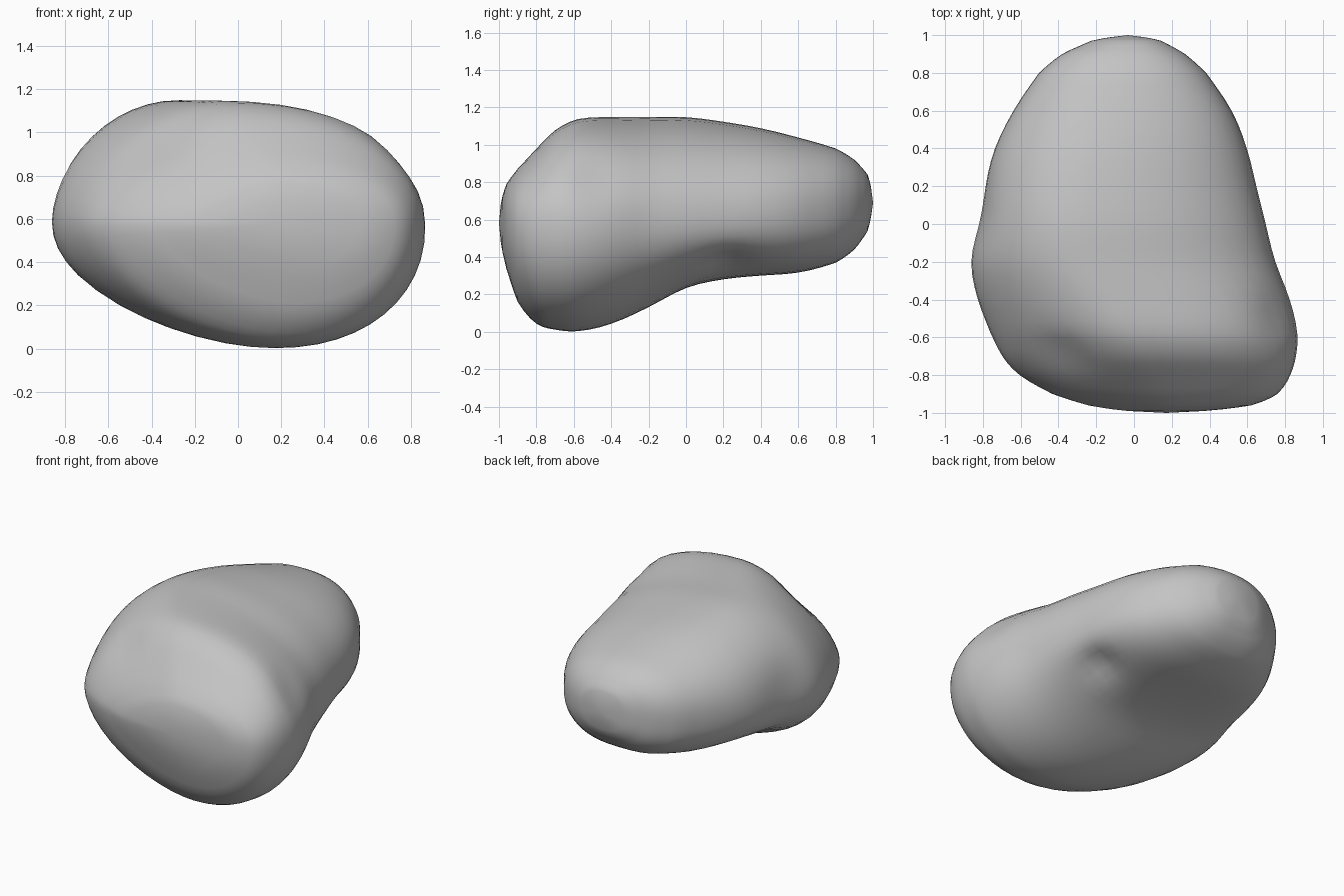
import bpy, bmesh, math
from mathutils import Vector

if "Cube" in bpy.data.objects:
    bpy.data.objects.remove(bpy.data.objects["Cube"], do_unlink=True)

SEGMENTS = 48

# Cross-sections along the boulder: y, right edge, left edge, underside, crest
SECTIONS = [
    (-.99, -.06, .4, .46, .7),
    (-.96, -.24, .62, .34, .79),
    (-.9, -.43, .76, .16, .87),
    (-.8, -.61, .83, .04, .98),
    (-.7, -.7, .86, .01, 1.08),
    (-.58, -.76, .87, 0, 1.14),
    (-.4, -.83, .83, .04, 1.15),
    (-.2, -.87, .75, .13, 1.15),
    (0, -.84, .7, .235, 1.15),
    (.2, -.8, .65, .28, 1.125),
    (.4, -.74, .6, .3, 1.09),
    (.6, -.64, .52, .315, 1.04),
    (.8, -.5, .38, .37, .98),
    (.9, -.38, .27, .44, .92),
    (.97, -.22, .14, .54, .84),
    (.99, -.13, .06, .61, .78),
]

# Shallow hollows: centre, radius, inward push
HOLLOWS = [
    ((.46, .2, .36), .11, (-.03, 0, .06)),
    ((.74, -.5, .82), .15, (-.035, 0, -.02)),
    ((-.8, .05, .68), .2, (.025, 0, 0)),
    ((-.4, -.72, .98), .14, (.01, .03, -.02)),
]


def blend(a, b, t):
    return a + (b - a) * t


def section_point(section, angle):
    """Point on a lopsided rounded section made of four unequal quarters."""
    y, right, left, low, high = section
    t = (y + 1) / 2
    mid = blend(.57, .69, t * t)
    mid = min(max(mid, low + .1), high - .1)
    # The crest wanders to the right around the middle of the boulder
    crest_x = blend(right, left, .5 - .14 * math.sin(math.pi * t) ** 2)
    keel_x = blend(right, left, blend(.58, .5, t))
    c, s = math.cos(angle), math.sin(angle)
    on_left, on_top = c > 0, s > 0
    if on_top:
        power = 2.2 if on_left else blend(1.45, 2.4, t)
    else:
        power = blend(2.1, 2.5, t) if on_left else blend(1.6, 2.8, t)
    u = abs(c) ** (2 / power)
    v = abs(s) ** (2 / power)
    # The widest points stay level, the crest and keel shift sideways
    centre_x = crest_x if on_top else keel_x
    edge_x = left if on_left else right
    edge_z = high if on_top else low
    return Vector((blend(centre_x, edge_x, u), y, blend(mid, edge_z, v)))


def weathered(point):
    """Press the soft hollows into the surface."""
    result = point.copy()
    for centre, radius, push in HOLLOWS:
        distance = (point - Vector(centre)).length
        result += Vector(push) * math.exp(-(distance / radius) ** 2)
    return result


def smooth_sections(rows, steps):
    """Refine the list of sections with a spline through them."""
    refined = []
    for i in range(len(rows) - 1):
        before, after = rows[max(i - 1, 0)], rows[min(i + 2, len(rows) - 1)]
        start, end = rows[i], rows[i + 1]
        span = end[0] - start[0]
        for k in range(steps):
            t = k / steps
            values = [blend(start[0], end[0], t)]
            for p, a, b, n in zip(before[1:], start[1:], end[1:], after[1:]):
                m0 = (b - p) / (end[0] - before[0]) * span
                m1 = (n - a) / (after[0] - start[0]) * span
                bend = t * (1 - t)
                values.append(blend(a, b, t * t * (3 - 2 * t))
                              + bend * ((1 - t) * m0 - t * m1))
            refined.append(tuple(values))
    return refined + [rows[-1]]


# Boulder skin
bm = bmesh.new()
rings = []
for section in smooth_sections(SECTIONS, 3):
    ring = []
    for i in range(SEGMENTS):
        point = section_point(section, math.tau * i / SEGMENTS)
        ring.append(bm.verts.new(weathered(point)))
    rings.append(ring)
for near, far in zip(rings, rings[1:]):
    for i in range(SEGMENTS):
        j = (i + 1) % SEGMENTS
        bm.faces.new((near[i], near[j], far[j], far[i]))

# Blunt front and back tips
for ring, tip in ((rings[0], (.15, -1, .59)), (rings[-1], (-.03, 1, .69))):
    pole = bm.verts.new(tip)
    for i in range(SEGMENTS):
        bm.faces.new((ring[i], ring[(i + 1) % SEGMENTS], pole))

# Soften the seams between the quarters
for _ in range(2):
    bmesh.ops.smooth_vert(bm, verts=bm.verts, factor=.4, use_axis_x=True,
                          use_axis_y=False, use_axis_z=True)
bmesh.ops.recalc_face_normals(bm, faces=bm.faces)
mesh = bpy.data.meshes.new("boulder")
bm.to_mesh(mesh)
bm.free()
boulder = bpy.data.objects.new("boulder", mesh)
bpy.context.collection.objects.link(boulder)

# Stone colour
stone = bpy.data.materials.new("stone grey")
stone.use_nodes = True
colour = (.55, .55, .55, 1)
stone.diffuse_color = colour
stone.node_tree.nodes["Principled BSDF"].inputs["Base Color"].default_value = colour
mesh.materials.append(stone)

bpy.context.view_layer.objects.active = boulder
boulder.select_set(True)
bpy.ops.object.shade_smooth()
